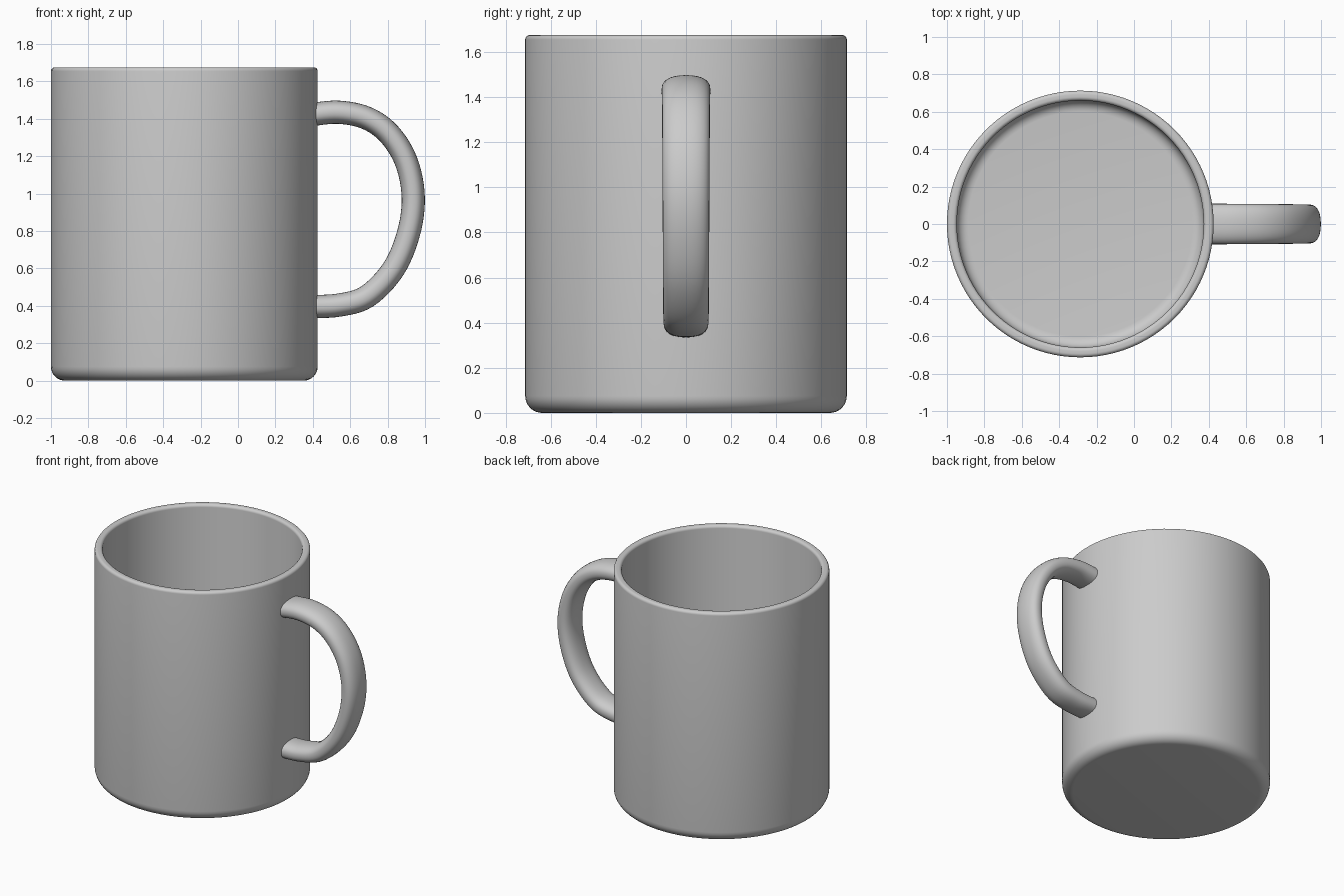
import bpy
import bmesh
from math import sin, cos, pi, radians, copysign
from mathutils import Vector

cube = bpy.data.objects.get("Cube")
if cube:
    bpy.data.objects.remove(cube, do_unlink=True)

# Single glaze material
GREY = (0.6, 0.6, 0.6, 1)
glaze = bpy.data.materials.new("grey_glaze")
glaze.use_nodes = True
glaze.diffuse_color = GREY
glaze.node_tree.nodes["Principled BSDF"].inputs["Base Color"].default_value = GREY


def finish(name, bm, location=(0, 0, 0)):
    """Turn a bmesh into a smooth shaded, glazed object."""
    bmesh.ops.recalc_face_normals(bm, faces=bm.faces)
    mesh = bpy.data.meshes.new(name)
    bm.to_mesh(mesh)
    bm.free()
    mesh.materials.append(glaze)
    obj = bpy.data.objects.new(name, mesh)
    obj.location = location
    bpy.context.collection.objects.link(obj)
    bpy.ops.object.select_all(action='DESELECT')
    obj.select_set(True)
    bpy.context.view_layer.objects.active = obj
    bpy.ops.object.shade_smooth_by_angle(angle=radians(40))
    return obj


def loft(bm, rings):
    """Skin closed rings of points and cap both ends."""
    loops = [[bm.verts.new(p) for p in ring] for ring in rings]
    for a, b in zip(loops, loops[1:]):
        n = len(a)
        for i in range(n):
            j = (i + 1) % n
            bm.faces.new((a[i], a[j], b[j], b[i]))
    bm.faces.new(loops[0])
    bm.faces.new(loops[-1])


def arc(r, z, radius, start, end, steps=6):
    """Fillet points in the profile plane, angles in degrees."""
    angles = [radians(start + (end - start) * i / steps) for i in range(steps + 1)]
    return [(r + radius * cos(a), z + radius * sin(a)) for a in angles]


# Cup: outer wall, rounded rim, inner wall and floor as one closed profile
OUTER, INNER, HEIGHT, FLOOR = 0.713, 0.66, 1.675, 0.08
FOOT, LIP, FILLET = 0.075, 0.02, 0.06
profile = (arc(OUTER - FOOT, FOOT, FOOT, -90, 0, 8)
           + arc(OUTER - LIP, HEIGHT - LIP, LIP, 0, 90)
           + arc(INNER + LIP, HEIGHT - LIP, LIP, 90, 180)
           + arc(INNER - FILLET, FLOOR + FILLET, FILLET, 0, -90))
SIDES = 96
bm = bmesh.new()
loft(bm, [[(r * cos(2 * pi * i / SIDES), r * sin(2 * pi * i / SIDES), z)
           for i in range(SIDES)] for r, z in profile])
finish("cup", bm, (-0.287, 0, 0))

# Handle: flattened oval swept along a smooth path in the xz plane
path = [Vector(p) for p in (
    (0.32, 1.41), (0.39, 1.422), (0.54, 1.435), (0.69, 1.403), (0.81, 1.317),
    (0.9, 1.17), (0.937, 0.98), (0.911, 0.785), (0.83, 0.595),
    (0.69, 0.45), (0.54, 0.404), (0.39, 0.396), (0.32, 0.394))]


def spline(t, p0, p1, p2, p3):
    """Point and tangent of a Catmull-Rom segment."""
    a, b, c = p2 - p0, 2 * p0 - 5 * p1 + 4 * p2 - p3, 3 * (p1 - p2) + p3 - p0
    return p1 + (a * t + b * t * t + c * t ** 3) / 2, a + 2 * b * t + 3 * c * t * t


def power(v):
    return copysign(abs(v) ** 0.85, v)


STEPS, SECTION = 6, 32
samples = [spline(s / STEPS, *path[i:i + 4])
           for i in range(len(path) - 3) for s in range(STEPS)]
samples.append(spline(1, *path[-4:]))
rings = []
for k, (p, tangent) in enumerate(samples):
    d = tangent.normalized()
    width = 0.109 - 0.01 * k / (len(samples) - 1)
    ring = []
    for i in range(SECTION):
        angle = 2 * pi * i / SECTION
        off = 0.062 * power(sin(angle))
        ring.append((p.x - d.y * off, width * power(cos(angle)), p.y + d.x * off))
    rings.append(ring)
bm = bmesh.new()
loft(bm, rings)
finish("handle", bm)
